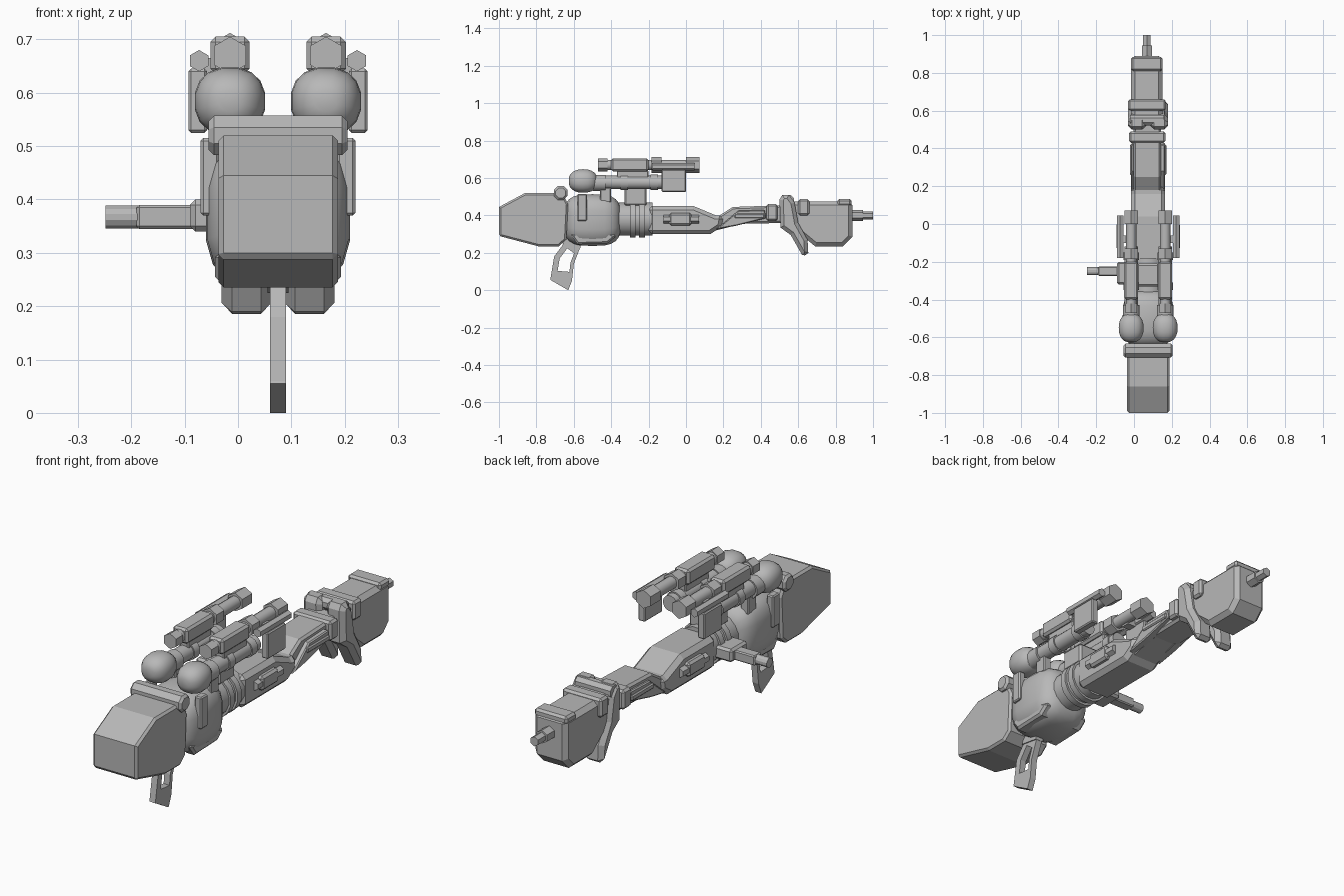
import bpy, bmesh, math

cube = bpy.data.objects.get("Cube")
if cube:
    bpy.data.objects.remove(cube, do_unlink=True)

MID = 0.075  # x of the weapon's centre plane
HALF = 0.09  # usual half width of the body
BORE = 0.38  # height of the main axis
SIGHT = 0.67  # height of the upper scopes
THIN, SOFT, WIDE = 0.005, 0.01, 0.02  # chamfer sizes

grey = bpy.data.materials.new("matte_grey")
grey.use_nodes = True
colour = (0.48, 0.48, 0.48, 1)
grey.diffuse_color = colour
for node in grey.node_tree.nodes:
    if node.type == 'BSDF_PRINCIPLED':
        node.inputs["Base Color"].default_value = colour


def skin(name, rings, bevel=0, smooth=False, closed=False):
    """Join equal rings of points; cap the ends, or close them into a frame."""
    bm = bmesh.new()
    loops = [[bm.verts.new(point) for point in ring] for ring in rings]
    if closed:
        loops.append(loops[0])
    else:
        bm.faces.new(loops[0])
        bm.faces.new(loops[-1])
    for a, b in zip(loops, loops[1:]):
        for i in range(len(a)):
            bm.faces.new((a[i - 1], a[i], b[i], b[i - 1]))
    bmesh.ops.recalc_face_normals(bm, faces=bm.faces)
    mesh = bpy.data.meshes.new(name)
    bm.to_mesh(mesh)
    bm.free()
    mesh.materials.append(grey)
    obj = bpy.data.objects.new(name, mesh)
    bpy.context.collection.objects.link(obj)
    if bevel:
        mod = obj.modifiers.new("chamfer", 'BEVEL')
        mod.width, mod.segments = bevel, 1
        mod.limit_method, mod.angle_limit = 'ANGLE', math.radians(65)
    if smooth:
        bpy.ops.object.select_all(action='DESELECT')
        obj.select_set(True)
        bpy.context.view_layer.objects.active = obj
        bpy.ops.object.shade_smooth_by_angle(angle=math.radians(35))


def prism(name, outline, x, bevel=0):
    """Side outline of (y, z) points extruded between two x values."""
    skin(name, [[(side, y, z) for y, z in outline] for side in x], bevel)


def box(name, x, y, z, bevel=0):
    prism(name, [(y[0], z[0]), (y[1], z[0]), (y[1], z[1]), (y[0], z[1])], x, bevel)


def around(middle, half):
    return middle - half, middle + half


def bend(value, power):
    return math.copysign(abs(value) ** (2 / power), value)


def ellipse(x, y, z, rx, rz, sides, power=2):
    angles = [math.tau * (k + 0.5) / sides for k in range(sides)]
    return [(x + rx * bend(math.cos(a), power), y, z + rz * bend(math.sin(a), power))
            for a in angles]


def tube(name, x, z, radius, y, sides=6):
    """Straight bar along y."""
    skin(name, [ellipse(x, end, z, radius, radius, sides) for end in y], smooth=sides > 6)


def roller(name, y, z, radius, x, bevel=0, sides=8):
    """Straight bar along x."""
    prism(name, [(y + a, z + c) for a, b, c in ellipse(0, 0, 0, radius, radius, sides)], x, bevel)


def ovoid(name, centre, radii, power, steps=12):
    """Rounded hull lying along y; a higher power makes it boxier."""
    x, y, z = centre
    rx, ry, rz = radii
    rings = []
    for k in range(1, steps):
        a = math.pi * k / steps
        size = bend(math.sin(a), power)
        rings.append(ellipse(x, y - ry * bend(math.cos(a), power), z, rx * size, rz * size, 16, power))
    skin(name, rings, smooth=True)


# Muzzle block and the roller above it
prism("muzzle_block", [(-1, 0.29), (-1, 0.445), (-0.86, 0.52), (-0.66, 0.52), (-0.63, 0.46),
                       (-0.64, 0.27), (-0.68, 0.235), (-0.79, 0.235)], around(MID, 0.112), SOFT)
roller("muzzle_roller", -0.67, 0.52, 0.04, around(MID, 0.13), SOFT)

# Swollen forebody, neck and rings
ovoid("forebody", (MID, -0.5, 0.375), (0.137, 0.155, 0.14), 3.2)
tube("neck", MID, BORE, HALF, (-0.4, -0.18), 16)
for y in (-0.285, -0.235):
    tube("neck_ring", MID, BORE, 0.1, around(y, 0.015), 16)

# Receiver, wrist and grip ring
prism("receiver", [(-0.2, 0.3), (-0.2, 0.45), (0.04, 0.45), (0.16, 0.4), (0.2, 0.4),
                   (0.19, 0.34), (0.13, 0.3)], around(MID, HALF), WIDE)
prism("wrist", [(0.12, 0.31), (0.12, 0.4), (0.18, 0.4), (0.25, 0.445), (0.54, 0.455),
                (0.54, 0.36), (0.3, 0.355)], around(0.07, 0.073), SOFT)
box("wrist_ring", around(0.07, 0.097), (0.43, 0.49), (0.37, 0.46), SOFT)

# Stock with its top bands and rear plug
stock_x = around(0.068, 0.083)
prism("stock", [(0.55, 0.35), (0.55, 0.475), (0.89, 0.475), (0.89, 0.285), (0.84, 0.235),
                (0.69, 0.235)], stock_x, WIDE)
box("stock_rear_band", stock_x, (0.81, 0.885), (0.45, 0.487), SOFT)
box("stock_front_band", around(0.068, 0.1), (0.6, 0.66), (0.4, 0.487), SOFT)
roller("stock_roller", 0.55, 0.48, 0.03, around(0.068, HALF))
tube("rear_plug", 0.068, 0.4, 0.03, (0.88, 0.945))
tube("rear_plug_tip", 0.068, 0.4, 0.022, (0.94, 1))

# Parts repeated on both sides
for side, word in ((1, "left_"), (-1, "right_")):
    def out(distance):
        return MID + side * distance

    box(word + "body_panel", (out(0.11), out(0.145)), (-0.58, -0.53), (0.37, 0.515), THIN)
    prism(word + "body_fin", [(-0.62, 0.3), (-0.42, 0.31), (-0.37, 0.29), (-0.42, 0.25),
                              (-0.58, 0.245)], (out(0.06), out(0.118)), SOFT)
    prism(word + "wrist_panel", [(0.16, 0.325), (0.28, 0.425), (0.42, 0.43), (0.43, 0.385),
                                 (0.27, 0.345)], (out(0.05), out(HALF)), THIN)
    box(word + "wrist_inlay", (out(0.08), out(0.097)), (0.26, 0.42), (0.385, 0.41), THIN)
    tube(word + "side_pod", out(HALF), BORE, 0.022, (-0.12, 0.07))
    box(word + "pod_cover", (out(0.07), out(0.112)), (-0.09, 0.03), around(BORE, 0.033), SOFT)

    # Guard lobe under the stock
    prism(word + "guard_lobe", [(0.5, 0.485), (0.515, 0.51), (0.55, 0.51), (0.58, 0.47), (0.6, 0.36),
                                (0.65, 0.27), (0.655, 0.18), (0.62, 0.19), (0.56, 0.295),
                                (0.505, 0.335)], (out(0.012), out(0.106)), WIDE)

    # Lower scope: hooded bulb, tube, collars, foot and link
    x = out(HALF)
    ovoid(word + "scope_bulb", (x, -0.55, 0.584), (0.067, 0.078, 0.064), 2.3)
    tube(word + "scope_tube", x, 0.577, 0.036, (-0.5, -0.12), 16)
    tube(word + "scope_neck", x, 0.574, 0.044, (-0.5, -0.43), 16)
    for y in (-0.33, -0.17):
        tube(word + "scope_collar", x, 0.577, 0.042, around(y, 0.02), 12)
    box(word + "scope_foot", around(x, 0.02), (-0.46, -0.4), (0.47, 0.55), THIN)
    box(word + "scope_link", around(x, 0.022), (-0.37, -0.2), (0.59, 0.64), THIN)

    # Upper scope: tip, barrel, housing, collar and end cap
    tube(word + "sight_tip", x, SIGHT, 0.035, (-0.47, -0.42))
    tube(word + "sight_barrel", x, SIGHT, 0.028, (-0.43, 0.02), 12)
    box(word + "sight_housing", around(x, 0.037), (-0.4, -0.2), around(SIGHT, 0.035), SOFT)
    tube(word + "sight_collar", x, SIGHT, 0.042, (-0.185, -0.13))
    tube(word + "sight_cap", x, SIGHT, 0.042, (0, 0.072))

    # Outer rod carrying a hanging plate
    tube(word + "outer_rod", out(0.148), 0.66, WIDE, (-0.18, 0.045))
    box(word + "hanging_plate", (out(0.133), out(0.168)), (-0.13, 0), (0.525, 0.645), THIN)
    box(word + "plate_arm", (x, out(0.15)), (-0.1, -0.06), (0.635, 0.665))

# Bracket between the scopes
box("scope_bracket", around(MID, 0.06), (-0.33, -0.21), (0.45, 0.55), SOFT)

# Side handle on the right
box("handle_base", (-0.09, 0), (-0.32, -0.2), (0.34, 0.4), SOFT)
box("handle_arm", (-0.19, -0.07), around(-0.25, 0.025), (0.345, 0.39), THIN)
roller("handle_knob", -0.25, 0.367, 0.022, (-0.248, -0.18), sides=12)

# Open front grip: its opening is the outline shrunk towards the centre
grip_x = around(MID, 0.015)
outer = [(-0.63, 0.28), (-0.705, 0.18), (-0.725, 0.06), (-0.61, 0.05), (-0.6, 0.14), (-0.565, 0.23)]
middle = [sum(axis) / len(outer) for axis in zip(*outer)]
inner = [tuple(m + (p - m) * 0.55 for p, m in zip(point, middle)) for point in outer]
corners = [(grip_x[0], outer), (grip_x[1], outer), (grip_x[1], inner), (grip_x[0], inner)]
skin("front_grip", [[(x, y, z) for y, z in line] for x, line in corners], closed=True)
prism("grip_foot", [(-0.725, 0.055), (-0.715, 0.08), (-0.61, 0.05), (-0.63, 0)], grip_x)
prism("grip_mount", [(-0.66, 0.24), (-0.64, 0.3), (-0.56, 0.3), (-0.565, 0.225)], around(MID, WIDE))
